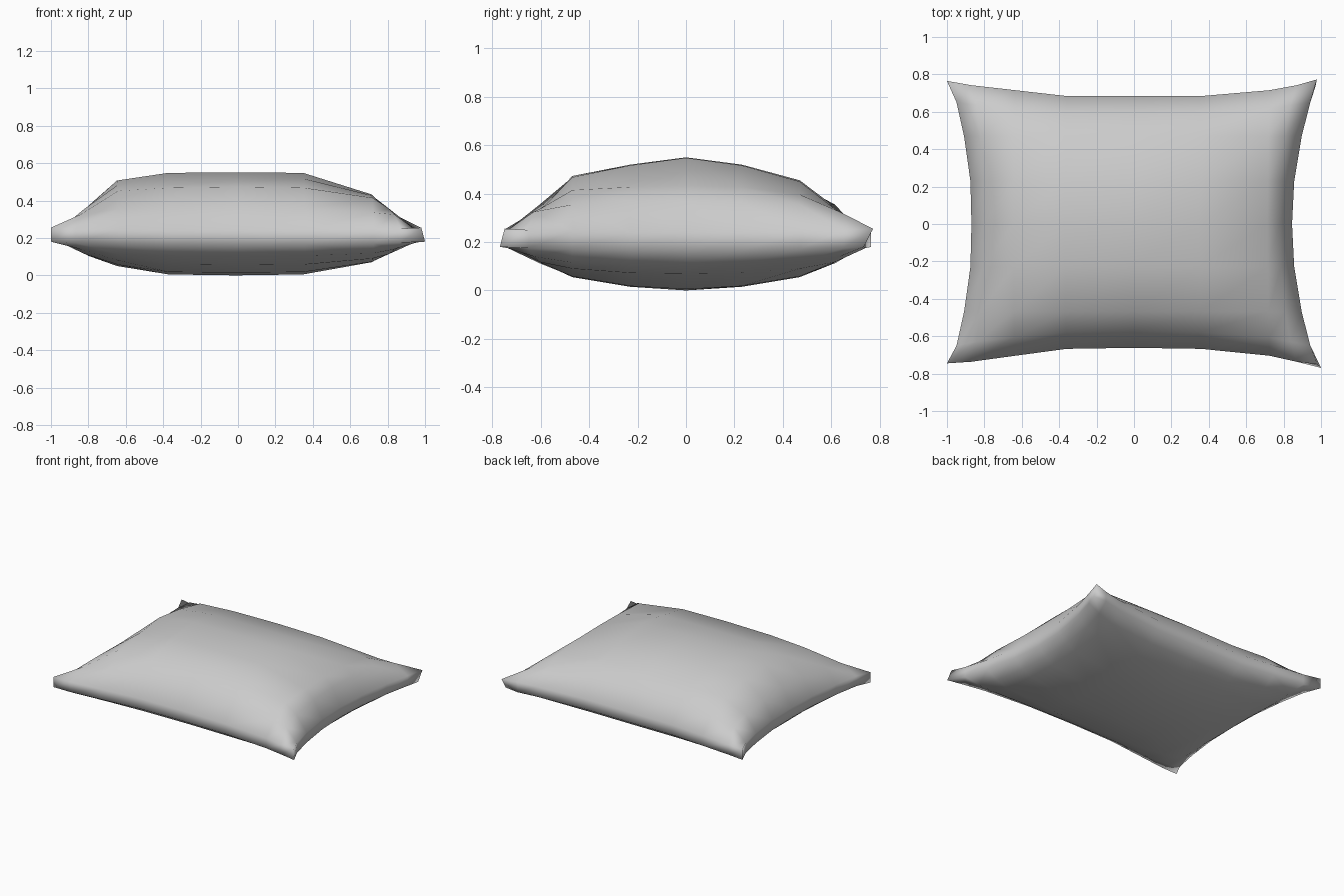
import bpy, bmesh

if "Cube" in bpy.data.objects:
    bpy.data.objects.remove(bpy.data.objects["Cube"])

# Quarter-pillow layout: grid lines from the middle to the seam, plus the corner flare
XS, XF = [0, .36, .68, .79, .857], [0, 0, 0, .08, .143]
YS, YF = [0, .23, .47, .585, .673], [0, 0, 0, .065, .092]
PULL_X = [0, .06, .32, .62, 1]
PULL_Y = [0, .03, .4, .72, 1]
TOP = [[.55, .52, .455, .36, .24],
       [.548, .517, .45, .355, .24],
       [.47, .455, .415, .345, .245],
       [.37, .365, .355, .325, .25],
       [.24, .24, .245, .25, .255]]
BOTTOM = [[0, .015, .055, .105, .165],
          [.005, .018, .058, .105, .165],
          [.06, .065, .085, .115, .17],
          [.105, .108, .115, .14, .175],
          [.165, .165, .17, .175, .18]]
# Slightly uneven corners: (sign x, sign y, is top) -> offset in x, y
CORNERS = {(1, 1, True): (-.022, .008), (1, 1, False): (-.03, -.03),
           (1, -1, True): (-.02, .015), (1, -1, False): (0, -.004),
           (-1, -1, True): (0, .02), (-1, -1, False): (0, .02)}
N = 4


def point(i, j, top):
    a, b = abs(i), abs(j)
    sx, sy = (1 if i > 0 else -1), (1 if j > 0 else -1)
    x = sx * (XS[a] + XF[a] * PULL_X[b]) - .012 * (1 - b / N)
    y = sy * (YS[b] + YF[b] * PULL_Y[a]) + (.011 * (1 - a / N) if b > 2 else 0)
    z = (TOP if top else BOTTOM)[a][b]
    if a == 2:  # fuller on the left than on the right
        x += .045
        z += (-.037 * sx if top else .01 * sx) * (1 - b / N)
    if a < 3 and j == -2 and top:
        z += .018
    if a == N and b == N:
        dx, dy = CORNERS.get((sx, sy, top), (0, 0))
        x, y = x + dx, y + dy
    return x, y, z


bm = bmesh.new()
R = range(-N, N + 1)
v = {(i, j, t): bm.verts.new(point(i, j, t)) for t in (True, False) for i in R for j in R}

# Top and bottom panels
for i in range(-N, N):
    for j in range(-N, N):
        for t in (True, False):
            bm.faces.new([v[i, j, t], v[i + 1, j, t], v[i + 1, j + 1, t], v[i, j + 1, t]])

# Narrow side band joining the panels
ring = ([(i, -N) for i in range(-N, N)] + [(N, j) for j in range(-N, N)]
        + [(i, N) for i in range(N, -N, -1)] + [(-N, j) for j in range(N, -N, -1)])
for p, q in zip(ring, ring[1:] + ring[:1]):
    bm.faces.new([v[(*p, False)], v[(*q, False)], v[(*q, True)], v[(*p, True)]])

bmesh.ops.recalc_face_normals(bm, faces=bm.faces)
for f in bm.faces:
    f.smooth = True
mesh = bpy.data.meshes.new("pillow")
bm.to_mesh(mesh)
bm.free()
pillow = bpy.data.objects.new("pillow", mesh)
bpy.context.collection.objects.link(pillow)
